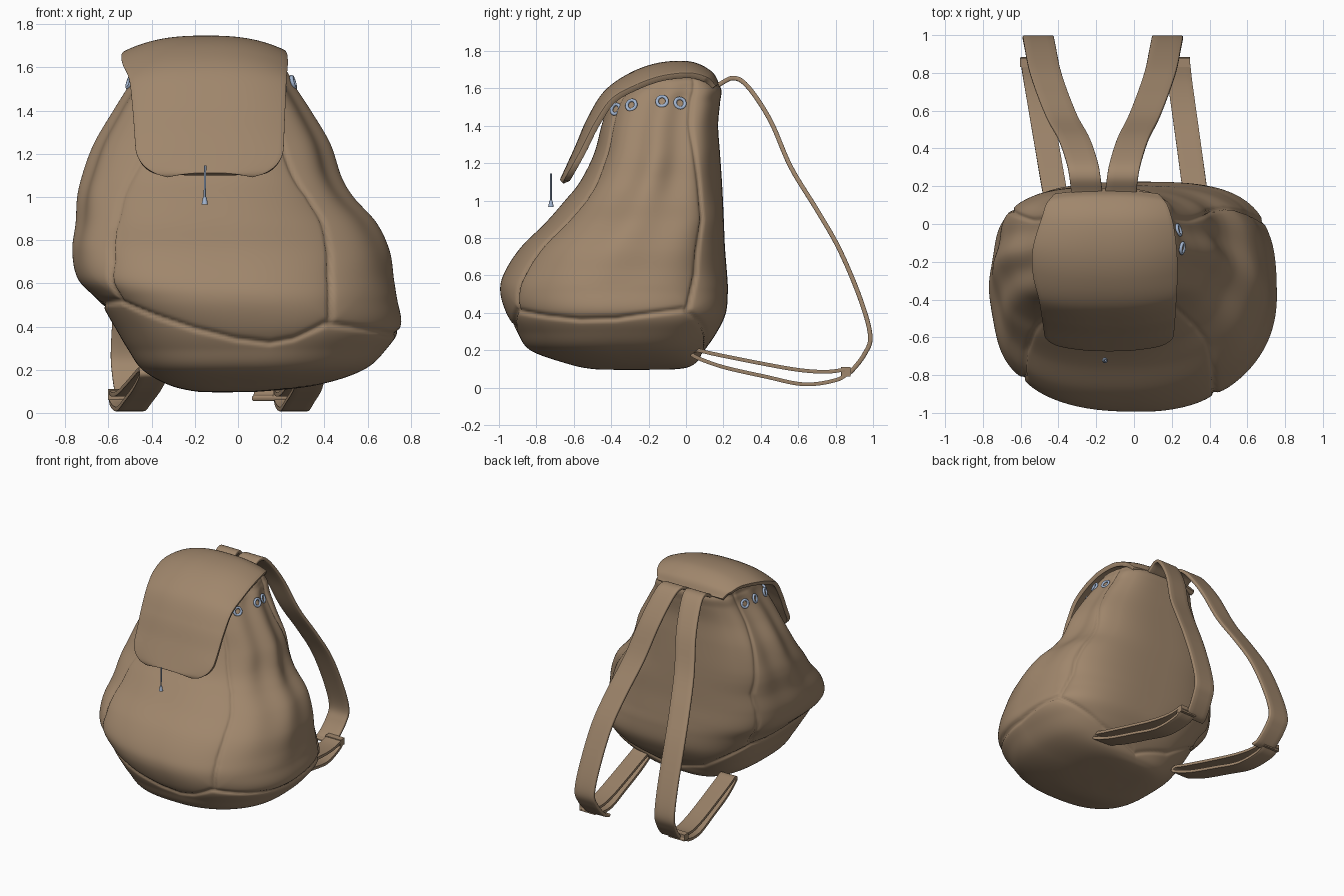
import bpy, bmesh, math
from mathutils import Vector

if "Cube" in bpy.data.objects:
    bpy.data.objects.remove(bpy.data.objects["Cube"])


def material(name, rgb):
    m = bpy.data.materials.new(name)
    m.diffuse_color = (*rgb, 1)
    m.use_nodes = True
    m.node_tree.nodes["Principled BSDF"].inputs["Base Color"].default_value = m.diffuse_color
    return m


CANVAS = material("brown canvas", (0.35, 0.24, 0.15))
STEEL = material("blue steel", (0.36, 0.46, 0.63))


def spline(points, steps):
    """Catmull-Rom through tuples of any length."""
    p = [Vector(q) for q in points]
    p = [p[0] * 2 - p[1]] + p + [p[-1] * 2 - p[-2]]
    out = []
    for i in range(1, len(p) - 2):
        a, b, c, d = p[i - 1:i + 3]
        for s in range(steps):
            t = s / steps
            out.append(0.5 * (2 * b + (c - a) * t + (2 * a - 5 * b + 4 * c - d) * t * t
                              + (3 * b - a - 3 * c + d) * t ** 3))
    return out + [p[-2]]


def interp(table, x):
    for (x0, y0), (x1, y1) in zip(table, table[1:]):
        if x <= x1:
            return y0 + (y1 - y0) * max(0, (x - x0) / (x1 - x0))
    return table[-1][1]


def add_mesh(name, rows, mat, closed=False, thickness=0):
    """Skin a list of point rows into a smooth surface."""
    n = len(rows[0])
    verts = [v for r in rows for v in r]
    faces = []
    for i in range(len(rows) - 1):
        for j in range(n if closed else n - 1):
            k = (j + 1) % n
            faces.append((i * n + j, i * n + k, (i + 1) * n + k, (i + 1) * n + j))
    if closed:
        faces += [tuple(range(n))[::-1], tuple(range((len(rows) - 1) * n, len(rows) * n))]
    me = bpy.data.meshes.new(name)
    me.from_pydata(verts, [], faces)
    bm = bmesh.new()
    bm.from_mesh(me)
    bmesh.ops.recalc_face_normals(bm, faces=bm.faces)
    bm.to_mesh(me)
    bm.free()
    me.materials.append(mat)
    me.polygons.foreach_set("use_smooth", [True] * len(me.polygons))
    ob = bpy.data.objects.new(name, me)
    bpy.context.collection.objects.link(ob)
    if thickness:
        s = ob.modifiers.new("thickness", "SOLIDIFY")
        s.thickness, s.offset = thickness, 0
        b = ob.modifiers.new("rounding", "BEVEL")
        b.width, b.segments = thickness * 0.35, 2
    return ob


# ---- Body: rings of (z, left, right, front, back)
RINGS = [(.095, -.10, -.06, -.33, -.28), (.10, -.2, .12, -.50, -.04), (.13, -.32, .37, -.64, .05),
         (.20, -.44, .58, -.83, .10), (.30, -.51, .69, -.905, .165), (.40, -.57, .755, -.96, .21),
         (.52, -.65, .735, -.99, .22), (.62, -.735, .715, -.965, .215), (.75, -.755, .69, -.88, .205),
         (.88, -.735, .625, -.75, .20), (1.0, -.725, .515, -.645, .195), (1.1, -.70, .455, -.565, .19),
         (1.25, -.645, .405, -.49, .18), (1.4, -.56, .32, -.45, .17), (1.52, -.49, .245, -.41, .18),
         (1.6, -.46, .205, -.34, .185), (1.66, -.42, .14, -.25, .13), (1.675, -.15, -.12, -.1, -.06)]
BODY = spline(RINGS, 10)

# Seams: base height by angle, panel edge angle by height (degrees)
BASE = [(-180, .50), (-141, .52), (-128, .45), (-115, .39), (-100, .345), (-85, .325), (-75, .345),
        (-62, .415), (-40, .385), (-20, .365), (0, .37), (34, .42), (60, .25), (90, .16), (120, .25),
        (146, .46), (180, .50)]
PANELS = [[(.42, -60), (.6, -54), (.8, -51), (1.0, -47), (1.2, -52), (1.6, -55)],
          [(.5, -141), (.7, -134), (.85, -134), (1.0, -129.5), (1.2, -122), (1.6, -120)],
          [(.42, 36), (.6, 40), (.9, 42), (1.4, 29), (1.6, 26)],
          [(.46, 144), (.6, 141), (.9, 138), (1.4, 151), (1.6, 154)]]


def body_point(ring, deg):
    z, l, r, f, b = ring
    t = math.radians(deg)
    c, s = math.cos(t), math.sin(t)
    n = 3.1 if s > 0 else (2.15 if c > 0 else 2.8)
    k = (abs(c) ** n + abs(s) ** n) ** (-1 / n)
    # gathered folds on both sides
    side = max(0, abs(c) - 0.6) / 0.4
    rise = max(0, min(1, (z - .55) / .6)) * max(0, min(1, (1.66 - z) / .1))
    k *= 1 + 0.035 * side * rise * (math.cos(9 * t) if c > 0 else math.cos(9 * (math.pi - t)))
    # stitched grooves
    size = math.radians(1) * k * math.hypot((r - l) / 2 * s, (b - f) / 2 * c)
    dist = [abs(z - interp(BASE, deg))]
    for p in PANELS:
        if z > p[0][0]:
            dist.append(abs(deg - interp(p, z)) * size)
    d = min(dist)
    k -= 0.022 * math.exp(-(d / 0.012) ** 2) + 0.018 * math.exp(-d / 0.05)
    k += 0.006
    return Vector(((l + r) / 2 + k * c * (r - l) / 2, (f + b) / 2 + k * s * (b - f) / 2, z))


N = 320
add_mesh("bag_body", [[body_point(ring, -180 + 360 * j / N) for j in range(N)] for ring in BODY],
         CANVAS, closed=True)

# ---- Flap: (left, right, y, z, side droop) along its centre line
FLAP = [(-.42, .13, .165, 1.615, .02), (-.46, .17, .125, 1.68, .04), (-.49, .20, .02, 1.728, .06),
        (-.53, .22, -.14, 1.722, .07), (-.53, .225, -.29, 1.67, .07), (-.50, .22, -.425, 1.575, .055),
        (-.485, .215, -.515, 1.43, .045), (-.475, .21, -.58, 1.28, .035), (-.465, .205, -.66, 1.105, .02)]
path = spline(FLAP, 20)
rows = []
for i, (l, r, y, z, droop) in enumerate(path):
    a, b = path[max(i - 1, 0)], path[min(i + 1, len(path) - 1)]
    tan = Vector((0, b[2] - a[2], b[3] - a[3])).normalized()
    inward = Vector((0, -tan.z, tan.y))
    d = max(0, (z - 1.105) * 1.08)
    R = 0.14
    if y < -.4 and d < R:      # rounded lower corners
        cut = R - math.sqrt(R * R - (R - d) ** 2)
        l, r = l + cut, r - cut
    row = []
    for j in range(29):
        v = j / 14 - 1
        row.append(Vector(((l + r) / 2 + v * (r - l) / 2, y, z)) + inward * droop * abs(v) ** 2.6)
    rows.append(row)
add_mesh("top_flap", rows, CANVAS, thickness=.032)


# ---- Straps
def ribbon(name, pts, width, thick):
    rows = [[Vector((x + width * w, y, z)) for w in (-.5, -.25, 0, .25, .5)]
            for x, y, z in spline(pts, 7)]
    add_mesh(name, rows, CANVAS, thickness=thick)


UPPER = [(.08, 1.625), (.16, 1.615), (.25, 1.655), (.33, 1.61), (.45, 1.43), (.56, 1.18), (.70, .95),
         (.82, .74), (.93, .48), (.985, .28), (.955, .18), (.88, .085), (.83, .065)]
LOWER = [(.87, .10), (.75, .085), (.6, .095), (.4, .13), (.15, .18), (.06, .2), (.03, .185),
         (.06, .16), (.2, .11), (.42, .06), (.63, .018), (.8, .04), (.88, .085)]
STRAPS = {"left": ([(.2, -.25), (.4, -.29), (.6, -.40), (.8, -.47), (1, -.51)],
                   [(-.03, -.38), (.2, -.425), (.85, -.535)]),
          "right": ([(.2, -.07), (.4, -.03), (.6, .07), (.8, .14), (1, .18)],
                    [(-.03, .345), (.2, .32), (.85, .23)])}
for side, (up, low) in STRAPS.items():
    ribbon(side + "_shoulder_strap", [(interp(up, y), y, z) for y, z in UPPER], .165, .024)
    ribbon(side + "_lower_strap", [(interp(low, y), y, z) for y, z in LOWER], .13, .02)
    # keeper loop where both straps meet
    bpy.ops.mesh.primitive_cube_add(size=1, location=(interp(low, .85), .855, .085))
    ob = bpy.context.object
    ob.name = side + "_strap_keeper"
    ob.scale = (.135, .05, .05)
    ob.data.materials.append(CANVAS)
    ob.modifiers.new("rounding", "BEVEL").width = .01

# ---- Eyelets along both gathered sides
for side in (1, -1):
    for i, (y, z) in enumerate([(-.375, 1.487), (-.29, 1.505), (-.13, 1.53), (-.035, 1.52)]):
        ring = min(BODY, key=lambda q: abs(q[0] - z))
        angles = [a if side > 0 else (180 - a if a > 0 else -180 - a) for a in range(-75, 60)]
        ang = min(angles, key=lambda a: abs(body_point(ring, a).y - y))
        p = body_point(ring, ang)
        t = body_point(ring, ang + 2) - p
        normal = Vector((t.y, -t.x, .3 * t.length)).normalized()
        bpy.ops.mesh.primitive_torus_add(major_radius=.027, minor_radius=.009, major_segments=24,
                                         minor_segments=10, location=p + normal * .004,
                                         rotation=normal.to_track_quat('Z', 'Y').to_euler())
        ob = bpy.context.object
        ob.name = ("right" if side > 0 else "left") + "_eyelet_%d" % (i + 1)
        ob.data.materials.append(STEEL)
        bpy.ops.object.shade_smooth()

# ---- Hanging pull cord with a toggle
bpy.ops.mesh.primitive_cylinder_add(vertices=12, radius=.005, depth=.15, location=(-.153, -.722, 1.07),
                                    rotation=(0, math.radians(1), 0))
bpy.context.object.name = "pull_cord"
bpy.context.object.data.materials.append(STEEL)
bpy.ops.object.shade_smooth_by_angle()
bpy.ops.mesh.primitive_cone_add(vertices=16, radius1=.015, radius2=.008, depth=.036,
                                location=(-.154, -.722, .983))
bpy.context.object.name = "cord_toggle"
bpy.context.object.data.materials.append(STEEL)
bpy.ops.object.shade_smooth_by_angle()
